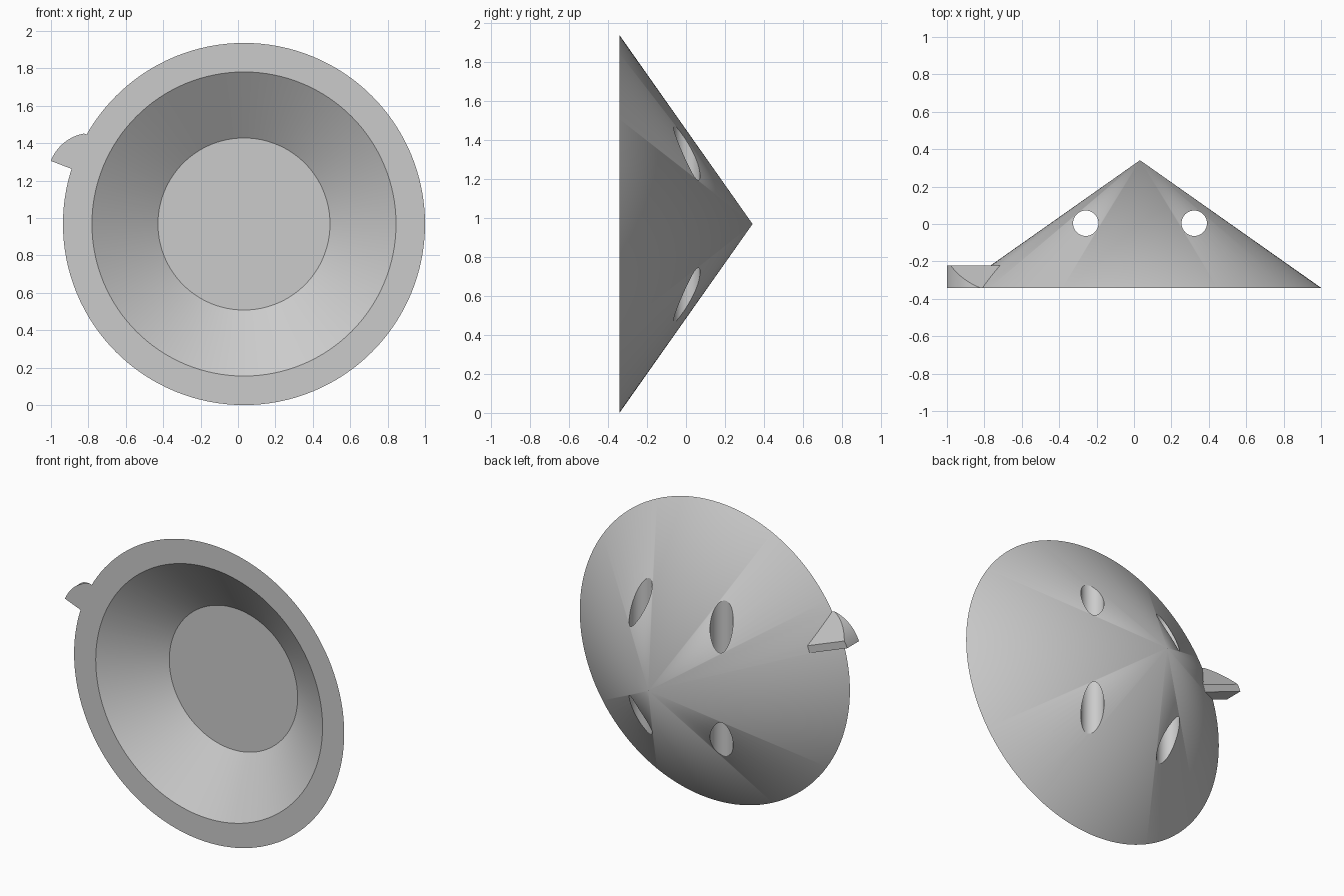
import bpy, bmesh
from math import pi, radians
from mathutils import Matrix, Vector

if "Cube" in bpy.data.objects:
    bpy.data.objects.remove(bpy.data.objects["Cube"], do_unlink=True)

CX, R, HALF = 0.032, 0.968, 0.341      # axis position, rim radius, half depth
AXIS_Y = Matrix.Rotation(-pi / 2, 4, 'X')   # turns +z into +y

grey = bpy.data.materials.new("light_grey")
grey.use_nodes = True
grey.diffuse_color = (0.6, 0.6, 0.6, 1)
grey.node_tree.nodes["Principled BSDF"].inputs["Base Color"].default_value = (0.6, 0.6, 0.6, 1)


def frustum(name, r1, r2, depth, centre, turn=Matrix(), segments=128, cuts=()):
    """Cone or cylinder, optionally trimmed by planes (point, outward normal)."""
    bm = bmesh.new()
    bmesh.ops.create_cone(bm, cap_ends=True, segments=segments, radius1=r1, radius2=r2,
                          depth=depth, matrix=Matrix.Translation(centre) @ turn)
    bmesh.ops.remove_doubles(bm, verts=bm.verts, dist=1e-5)
    for point, normal in cuts:
        geom = bm.verts[:] + bm.edges[:] + bm.faces[:]
        cut = bmesh.ops.bisect_plane(bm, geom=geom, plane_co=point, plane_no=normal,
                                     clear_outer=True)["geom_cut"]
        bmesh.ops.contextual_create(bm, geom=[e for e in cut if isinstance(e, bmesh.types.BMEdge)])
    bmesh.ops.recalc_face_normals(bm, faces=bm.faces)
    mesh = bpy.data.meshes.new(name)
    bm.to_mesh(mesh)
    bm.free()
    mesh.materials.append(grey)
    obj = bpy.data.objects.new(name, mesh)
    bpy.context.collection.objects.link(obj)
    return obj


def combine(target, other, operation):
    mod = target.modifiers.new(operation, 'BOOLEAN')
    mod.operation, mod.solver, mod.object = operation, 'EXACT', other
    bpy.context.view_layer.objects.active = target
    bpy.ops.object.modifier_apply(modifier=mod.name)
    bpy.data.objects.remove(other, do_unlink=True)


# Main cone, apex to the back
cone = frustum("cone_shell", R, 0, 2 * HALF, (CX, 0, R), AXIS_Y)

# Rim tab: disc trimmed along its lower edge and chamfered at the back
tip = Vector((-1, -HALF, 1.305))
along = Vector((-0.934, 0, 0.358))
up = Vector((0.358, 0, 0.934))
back, low, high = 0.12, 0.046, 0.2
chamfer_normal = up * back + Vector((0, high - low, 0))
tab = frustum("rim_tab", 0.233, 0.233, back, tip - along * 0.232 + Vector((0, back / 2, 0)),
              AXIS_Y, 64, [(tip, -up), (tip + up * high, chamfer_normal)])
combine(cone, tab, 'UNION')

# Front recess, walls parallel to the outside
floor_y, extra = -0.092, 0.05
slope = R / (2 * HALF)
depth = floor_y + HALF + extra
recess = frustum("recess_cutter", 0.813 + extra * slope, 0.46, depth,
                 (CX, floor_y - depth / 2, R), AXIS_Y)
combine(cone, recess, 'DIFFERENCE')

# Two vertical holes behind the recess
for side in (-1, 1):
    hole = frustum("hole_cutter", 0.068, 0.068, 3, (CX + side * 0.29, 0.004, R), segments=64)
    combine(cone, hole, 'DIFFERENCE')

bpy.ops.object.select_all(action='DESELECT')
cone.select_set(True)
bpy.context.view_layer.objects.active = cone
bpy.ops.object.shade_smooth_by_angle(angle=radians(30))
